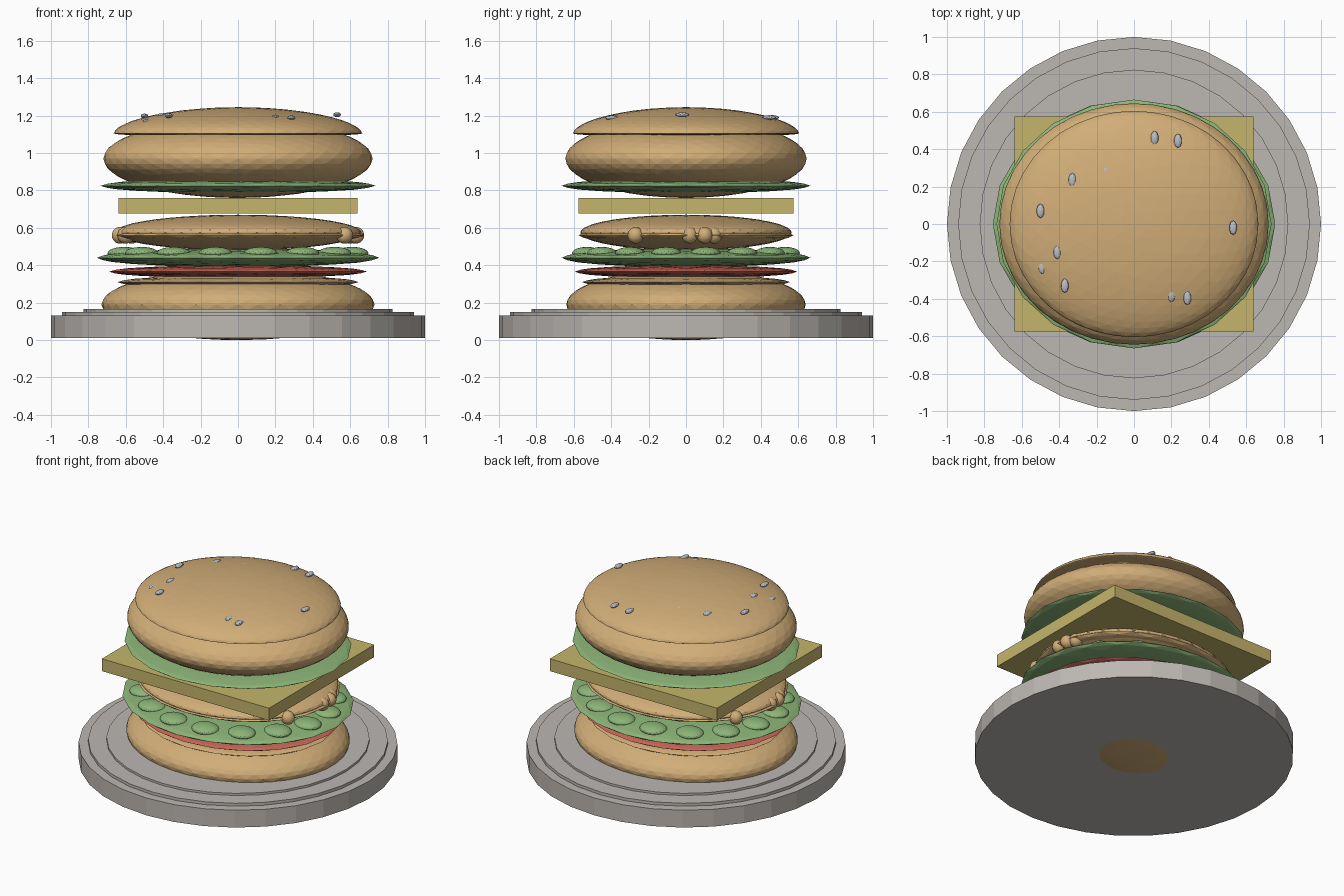
import bpy, math

if "Cube" in bpy.data.objects:
    bpy.data.objects.remove(bpy.data.objects["Cube"])

def material(name, srgb):
    m = bpy.data.materials.new(name)
    m.diffuse_color = tuple(((c + 0.055) / 1.055) ** 2.4 for c in srgb) + (1,)
    m.use_nodes = True
    m.node_tree.nodes["Principled BSDF"].inputs["Base Color"].default_value = m.diffuse_color
    return m

TAN = material("toasted tan", (0.82, 0.68, 0.47))
GREEN = material("leaf green", (0.55, 0.71, 0.47))
RED = material("tomato red", (0.78, 0.40, 0.34))
YELLOW = material("cheese yellow", (0.77, 0.71, 0.42))
GREY = material("plate grey", (0.74, 0.72, 0.70))
PALE = material("seed grey", (0.73, 0.75, 0.78))

def finish(name, mat):
    o = bpy.context.object
    o.name = name
    o.data.materials.append(mat)
    return o

def ellipsoid(name, mat, loc, radii, detail=4):
    bpy.ops.mesh.primitive_ico_sphere_add(subdivisions=detail, radius=1, location=loc)
    o = finish(name, mat)
    o.scale = radii
    return o

def disc(name, r, z0, z1):
    bpy.ops.mesh.primitive_cylinder_add(vertices=32, radius=r, depth=z1 - z0,
                                        location=(0, 0, (z0 + z1) / 2))
    return finish(name, GREY)

# stepped plate
disc("plate_base", 1.0, 0.01, 0.13)
disc("plate_step", 0.94, 0.12, 0.15)
disc("plate_centre", 0.825, 0.14, 0.165)

# lower bun with its cut rim
ellipsoid("bottom_bun", TAN, (0, 0, 0.19), (0.73, 0.64, 0.19))
ellipsoid("bottom_bun_rim", TAN, (0, 0, 0.31), (0.645, 0.555, 0.035), 3)

# tomato and lower lettuce with ruffles
ellipsoid("tomato", RED, (0, 0, 0.366), (0.69, 0.595, 0.035), 3)
ellipsoid("lower_lettuce", GREEN, (0, 0, 0.44), (0.755, 0.665, 0.05), 3)
for i in range(16):
    a = math.tau * (i + 0.5) / 16
    ellipsoid("lettuce_ruffle", GREEN, (0.62 * math.cos(a), 0.54 * math.sin(a), 0.465),
              (0.09, 0.08, 0.033), 3)

# patty with lumps on both sides
ellipsoid("patty", TAN, (0, 0, 0.575), (0.66, 0.565, 0.095), 4)
ellipsoid("patty_edge", TAN, (0, 0, 0.56), (0.675, 0.575, 0.05), 3)
for x, y in ((0.63, 0.02), (0.63, 0.10), (0.60, 0.15), (0.57, -0.27)):
    for s in (1, -1):
        ellipsoid("patty_lump", TAN, (s * x, s * y, 0.56), (0.045, 0.042, 0.045), 3)

# cheese slice
bpy.ops.mesh.primitive_cube_add(size=1, location=(0, 0, 0.718))
finish("cheese", YELLOW).scale = (1.28, 1.15, 0.085)

# upper lettuce and top bun
ellipsoid("upper_lettuce", GREEN, (0, 0, 0.825), (0.735, 0.665, 0.04), 3)
ellipsoid("top_bun", TAN, (0, 0, 0.97), (0.72, 0.645, 0.21))

# shallow domed crown, flattened underneath
crown = ellipsoid("crown", TAN, (0, 0, 1.105), (1, 1, 1))
for v in crown.data.vertices:
    x, y, z = v.co
    r = math.hypot(x, y)
    v.co = (0.665 * x, 0.605 * y, 0.14 * z ** 1.15 if z > 0 else 0.018 * z)

# scattered seeds
SEEDS = [(0.11, 0.46, 1.19), (0.235, 0.445, 1.19), (-0.33, 0.235, 1.205), (-0.15, 0.28, 1.209),
         (-0.5, 0.07, 1.198), (-0.41, -0.15, 1.2), (-0.49, -0.23, 1.167), (-0.37, -0.33, 1.2),
         (0.2, -0.38, 1.192), (0.285, -0.395, 1.188), (0.53, -0.02, 1.205)]
for p in SEEDS:
    ellipsoid("seed", PALE, p, (0.021, 0.038, 0.013), 2)
